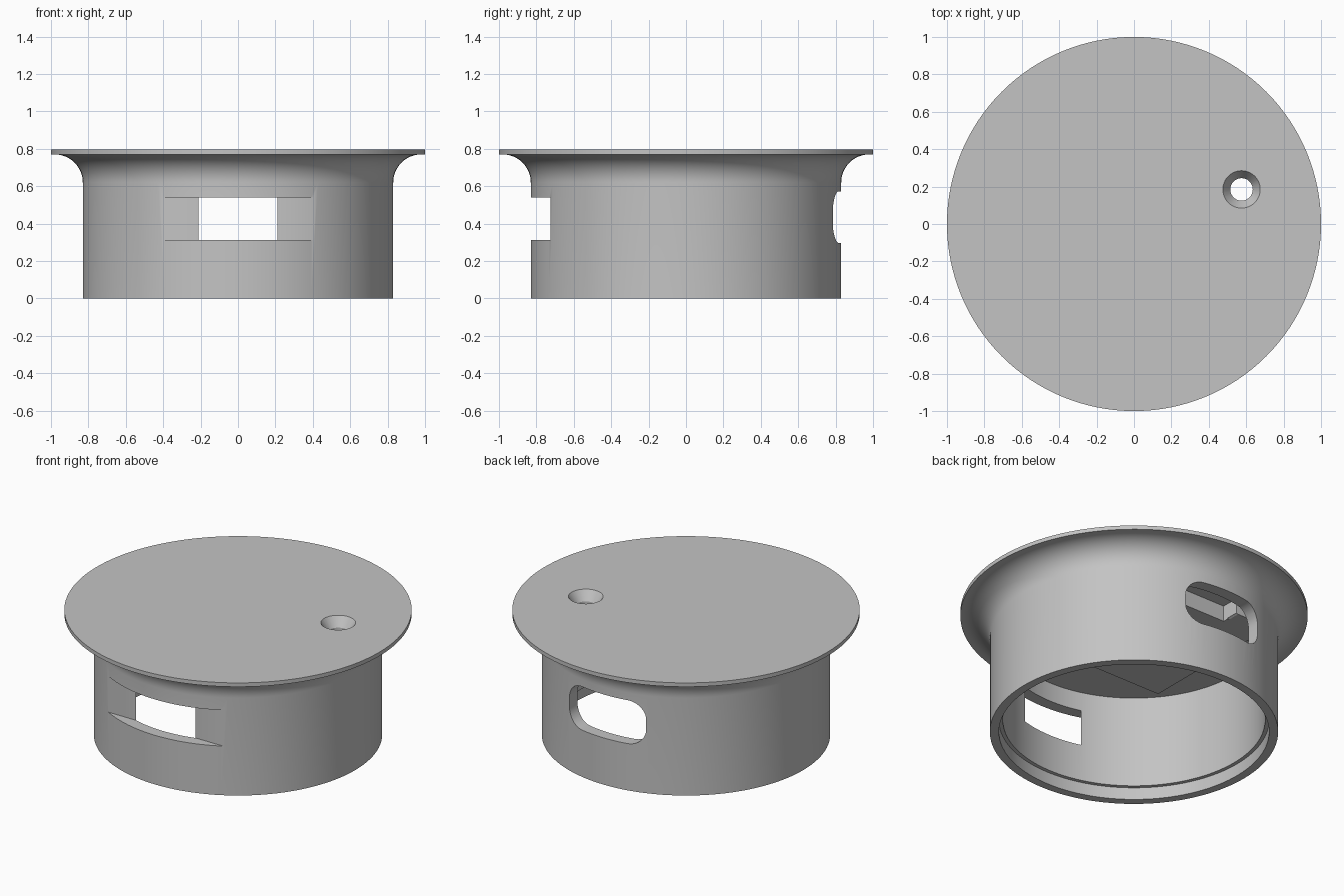
import bpy, bmesh, math
from mathutils import Matrix

if "Cube" in bpy.data.objects:
    bpy.data.objects.remove(bpy.data.objects["Cube"])

grey = bpy.data.materials.new("plain grey")
grey.use_nodes = True
grey.diffuse_color = (0.55, 0.55, 0.55, 1)
grey.node_tree.nodes["Principled BSDF"].inputs["Base Color"].default_value = (0.55, 0.55, 0.55, 1)


def make(name, bm):
    bmesh.ops.recalc_face_normals(bm, faces=bm.faces)
    mesh = bpy.data.meshes.new(name)
    bm.to_mesh(mesh)
    bm.free()
    mesh.materials.append(grey)
    ob = bpy.data.objects.new(name, mesh)
    bpy.context.collection.objects.link(ob)
    return ob


def revolve(name, profile, centre=(0, 0), steps=128):
    """Closed solid of revolution from (radius, z) points that start and end on the axis."""
    bm = bmesh.new()
    vs = [bm.verts.new((r, 0, z)) for r, z in profile]
    es = [bm.edges.new(p) for p in zip(vs, vs[1:])]
    bmesh.ops.spin(bm, geom=vs + es, cent=(0, 0, 0), axis=(0, 0, 1),
                   angle=math.tau, steps=steps)
    bmesh.ops.remove_doubles(bm, verts=bm.verts, dist=1e-5)
    bmesh.ops.translate(bm, verts=bm.verts, vec=(*centre, 0))
    return make(name, bm)


def prism(name, outline, depth, matrix=Matrix()):
    """Extrude a flat outline along its normal, then place it."""
    bm = bmesh.new()
    face = bm.faces.new([bm.verts.new((a, b, 0)) for a, b in outline])
    top = bmesh.ops.extrude_face_region(bm, geom=[face])["geom"]
    bmesh.ops.translate(bm, verts=[v for v in top if isinstance(v, bmesh.types.BMVert)],
                        vec=(0, 0, depth))
    bm.transform(matrix)
    return make(name, bm)


def combine(target, tool, operation):
    mod = target.modifiers.new(operation, "BOOLEAN")
    mod.operation, mod.object, mod.solver = operation, tool, "EXACT"
    bpy.context.view_layer.objects.active = target
    bpy.ops.object.modifier_apply(modifier=mod.name)
    bpy.data.objects.remove(tool)


def arc(cx, cy, r, start, end, n):
    angles = [math.radians(start + (end - start) * i / n) for i in range(n + 1)]
    return [(cx + r * math.cos(a), cy + r * math.sin(a)) for a in angles]


# Hollow cap with flared flange and a stepped inner rim
flare = arc(0.98, 0.62, 0.15, 180, 90, 16)
cap = revolve("flanged_cap", [(0, 0.66), (0.755, 0.66), (0.755, 0.077), (0.778, 0.077),
                              (0.778, 0), (0.83, 0)] + flare
              + [(1, 0.77), (1, 0.795), (0, 0.795)])

# Raised slab under the ceiling, notched toward the rear slot
half = [(0.2, 0.565), (0.2, 0.68), (0.45, 0.68), (0.45, -0.32)]
slab = prism("ceiling_slab", half + [(-x, y) for x, y in reversed(half)], 0.14,
             Matrix.Translation((0, 0, 0.56)))
combine(cap, slab, "UNION")

# Flat cut in the front that breaks through as a window
window = prism("window_cutter", [(-0.6, 0.312), (0.6, 0.312), (0.6, 0.54), (-0.6, 0.54)], 0.4,
               Matrix.Translation((0, -0.725, 0)) @ Matrix.Rotation(math.pi / 2, 4, "X"))
combine(cap, window, "DIFFERENCE")

# Rounded slot through the back
w, h, r = 0.27, 0.138, 0.11
outline = []
for sx, sz, a in ((1, 1, 0), (-1, 1, 90), (-1, -1, 180), (1, -1, 270)):
    outline += arc(sx * (w - r), 0.435 + sz * (h - r), r, a, a + 90, 10)
slot = prism("slot_cutter", outline, 0.4,
             Matrix.Translation((0, 1, 0)) @ Matrix.Rotation(math.pi / 2, 4, "X"))
combine(cap, slot, "DIFFERENCE")

# Countersunk screw hole
hole = revolve("hole_cutter", [(0, 0.6), (0.06, 0.6), (0.06, 0.735), (0.1, 0.795),
                               (0.1, 0.9), (0, 0.9)], (0.575, 0.185), 48)
combine(cap, hole, "DIFFERENCE")

# Smooth curved walls, crisp edges
bpy.ops.object.select_all(action="DESELECT")
cap.select_set(True)
bpy.context.view_layer.objects.active = cap
bpy.ops.object.shade_smooth_by_angle(angle=math.radians(30))
